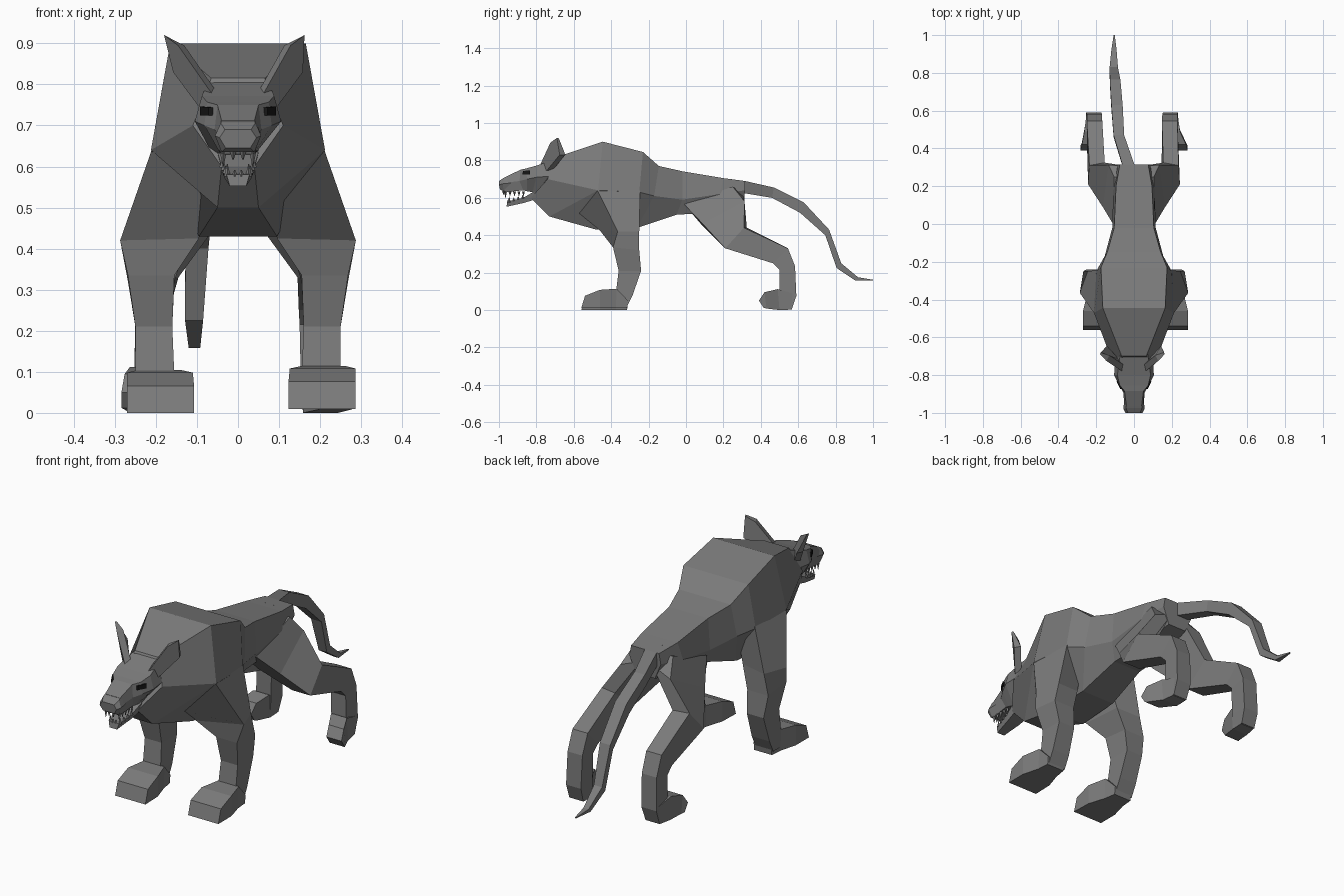
import bpy, bmesh
from mathutils import Matrix

fur = bpy.data.materials.new("dark_grey")
fur.diffuse_color = (.2, .2, .2, 1)
black = bpy.data.materials.new("black")
black.diffuse_color = (.008, .008, .008, 1)


def finish(name, bm, mat=fur):
    bmesh.ops.recalc_face_normals(bm, faces=bm.faces)
    me = bpy.data.meshes.new(name)
    bm.to_mesh(me)
    bm.free()
    me.materials.append(mat)
    ob = bpy.data.objects.new(name, me)
    bpy.context.collection.objects.link(ob)
    return ob


def loft(name, rings, mat=fur):
    """Skin equal-sized point rings and cap both ends."""
    bm = bmesh.new()
    vs = [[bm.verts.new(p) for p in r] for r in rings]
    n = len(rings[0])
    for a, b in zip(vs, vs[1:]):
        for i in range(n):
            j = (i + 1) % n
            bm.faces.new((a[i], a[j], b[j], b[i]))
    bm.faces.new(vs[0])
    bm.faces.new(vs[-1])
    return finish(name, bm, mat)


def sym(*half):
    """Ring symmetric about x = 0 from its +x points, top to bottom."""
    return list(half) + [(-x, y, z) for x, y, z in reversed(half)]


def slab(s, x0, x1, f, b):
    """Four-sided limb ring: inner/outer x, front and back (y, z)."""
    return [(s * x0, *f), (s * x1, *f), (s * x1, *b), (s * x0, *b)]


def side_ring(s, *pts):
    return [(s * x, y, z) for x, y, z in pts]


def teeth(name, spots, direction):
    bm = bmesh.new()
    for x, y, z, h in spots:
        for s in (-1, 1):
            c = Matrix.Translation((s * x, y, z + direction * h / 2))
            r = (0.008, 0.001) if direction > 0 else (0.001, 0.008)
            bmesh.ops.create_cone(bm, cap_ends=True, segments=4, radius1=r[0],
                                  radius2=r[1], depth=h, matrix=c)
    finish(name, bm)


# Torso: neck, deep chest, narrow waist, rump
loft("torso", [
    sym((.065, -.70, .815), (.11, -.74, .70), (.04, -.83, .60)),
    sym((.165, -.445, .90), (.212, -.47, .64), (.05, -.73, .50)),
    sym((.175, -.23, .845), (.20, -.25, .63), (.095, -.48, .43)),
    sym((.14, -.145, .77), (.155, -.17, .61), (.09, -.26, .44)),
    sym((.105, -.02, .742), (.115, -.02, .59), (.075, -.05, .51)),
    sym((.095, .20, .705), (.11, .18, .62), (.07, .15, .52)),
    sym((.075, .315, .69), (.085, .315, .64), (.05, .31, .56)),
])

# Head, muzzle and nose
loft("head", [
    sym((.06, -.60, .84), (.10, -.68, .72), (.045, -.78, .60)),
    sym((.088, -.80, .772), (.105, -.80, .71), (.04, -.82, .63)),
    sym((.075, -.855, .757), (.082, -.85, .70), (.045, -.85, .635)),
    sym((.050, -.885, .750), (.057, -.89, .69), (.045, -.87, .64)),
    sym((.040, -.965, .712), (.05, -.97, .68), (.04, -.97, .63)),
])
loft("nose", [
    sym((.038, -.93, .728), (.052, -.93, .68), (.04, -.93, .645)),
    sym((.042, -.975, .706), (.056, -.98, .675), (.04, -.975, .635)),
    sym((.032, -1.0, .690), (.045, -1.0, .67), (.03, -.995, .645)),
])
loft("lower_jaw", [
    sym((.05, -.81, .635), (.04, -.81, .59)),
    sym((.04, -.87, .600), (.033, -.87, .572)),
    sym((.028, -.955, .580), (.02, -.96, .552)),
])
teeth("upper_teeth", [(.036, -.965 + .024 * i, .634, .034 if i == 0 else .024)
                      for i in range(5)] + [(.012, -.975, .636, .02)], -1)
teeth("lower_teeth", [(.026 + .004 * i, -.945 + .024 * i, .576 + .007 * i,
                       .03 if i == 0 else .018) for i in range(4)]
      + [(.008, -.95, .576, .016)], 1)

for s, side in ((-1, "left"), (1, "right")):
    # Ear: leaf-shaped plate leaning out
    out = .018 if s < 0 else 0
    front = [(.055, -.785, .765), (.128 + out, -.725, .895), (.162 + out, -.69, .92),
             (.158, -.675, .83), (.095, -.745, .745)]
    back = [(x - .015, y + .03, z) for x, y, z in front]
    back[2] = (.158 + out, -.68, .918)
    loft(f"{side}_ear", [side_ring(s, *r) for r in (front, back)])

    # Eye under the brow
    loft(f"{side}_eye", [slab(s, .058, .072, (-.874, .724), (-.872, .744)),
                         slab(s, .070, .092, (-.835, .724), (-.835, .746))], black)

    # Front leg: shoulder flares to the elbow, then a straight shin
    loft(f"{side}_front_leg", [
        side_ring(s, (.07, -.62, .54), (.211, -.472, .638),
                  (.199, -.245, .64), (.08, -.28, .58)),
        side_ring(s, (.095, -.46, .425), (.287, -.365, .42),
                  (.245, -.25, .42), (.12, -.265, .43)),
        slab(s, .155, .268, (-.39, .335), (-.25, .32)),
        slab(s, .160, .250, (-.36, .21), (-.24, .21)),
        slab(s, .155, .250, (-.375, .09), (-.285, .08)),
        slab(s, .155, .250, (-.37, .02), (-.315, .02)),
    ])
    # Front paw, the right one resting slightly higher
    paw = loft(f"{side}_front_paw", [
        slab(s, .155, .25, (-.315, .0), (-.31, .04)),
        slab(s, .145, .255, (-.375, .0), (-.37, .104)),
        slab(s, .118, .278, (-.46, .0), (-.46, .098)),
        slab(s, .115, .278, (-.56, .0), (-.54, .066)),
    ])
    paw.location = (.008, 0, .01 if s > 0 else 0)

    # Hind leg: haunch, shin, hock, heel (the left set a little wider)
    d = .008 if s < 0 else -.012
    loft(f"{side}_hind_leg", [
        slab(s, .02, .105, (-.01, .565), (.25, .66)),
        side_ring(s, (.05, .08, .46), (.165, .09, .46),
                  (.135, .313, .58), (.03, .305, .62)),
        side_ring(s, (.145, .21, .33), (.243, .21, .33),
                  (.236, .31, .44), (.155, .325, .44)),
        slab(s, .160 + d, .242 + d, (.465, .25), (.545, .33)),
        slab(s, .162 + d, .242 + d, (.50, .215), (.583, .235)),
        slab(s, .165 + d, .245 + d, (.50, .08), (.59, .075)),
        slab(s, .170 + d, .245 + d, (.50, .02), (.565, .003)),
    ])
    loft(f"{side}_hind_paw", [
        slab(s, .17 + d, .245 + d, (.56, .002), (.57, .09)),
        slab(s, .17 + d, .255 + d, (.50, .0), (.49, .112)),
        slab(s, .195, .276, (.43, .008), (.42, .095)),
        slab(s, .203, .284, (.415, .012), (.39, .05)),
    ])

# Tail: four-sided, drooping, tip flicked back
path = [(-.01, (.24, .70), (.24, .63), .035), (-.03, (.315, .69), (.31, .625), .032),
        (-.08, (.47, .655), (.46, .60), .028), (-.09, (.63, .575), (.61, .52), .03),
        (-.10, (.765, .43), (.745, .40), .028), (-.107, (.83, .25), (.805, .225), .022),
        (-.106, (.92, .175), (.905, .158), .014), (-.105, (1.0, .162), (1.0, .158), .003)]
loft("tail", [[(x - w, *t), (x + w, *t), (x + w, *b), (x - w, *b)]
              for x, t, b, w in path])
